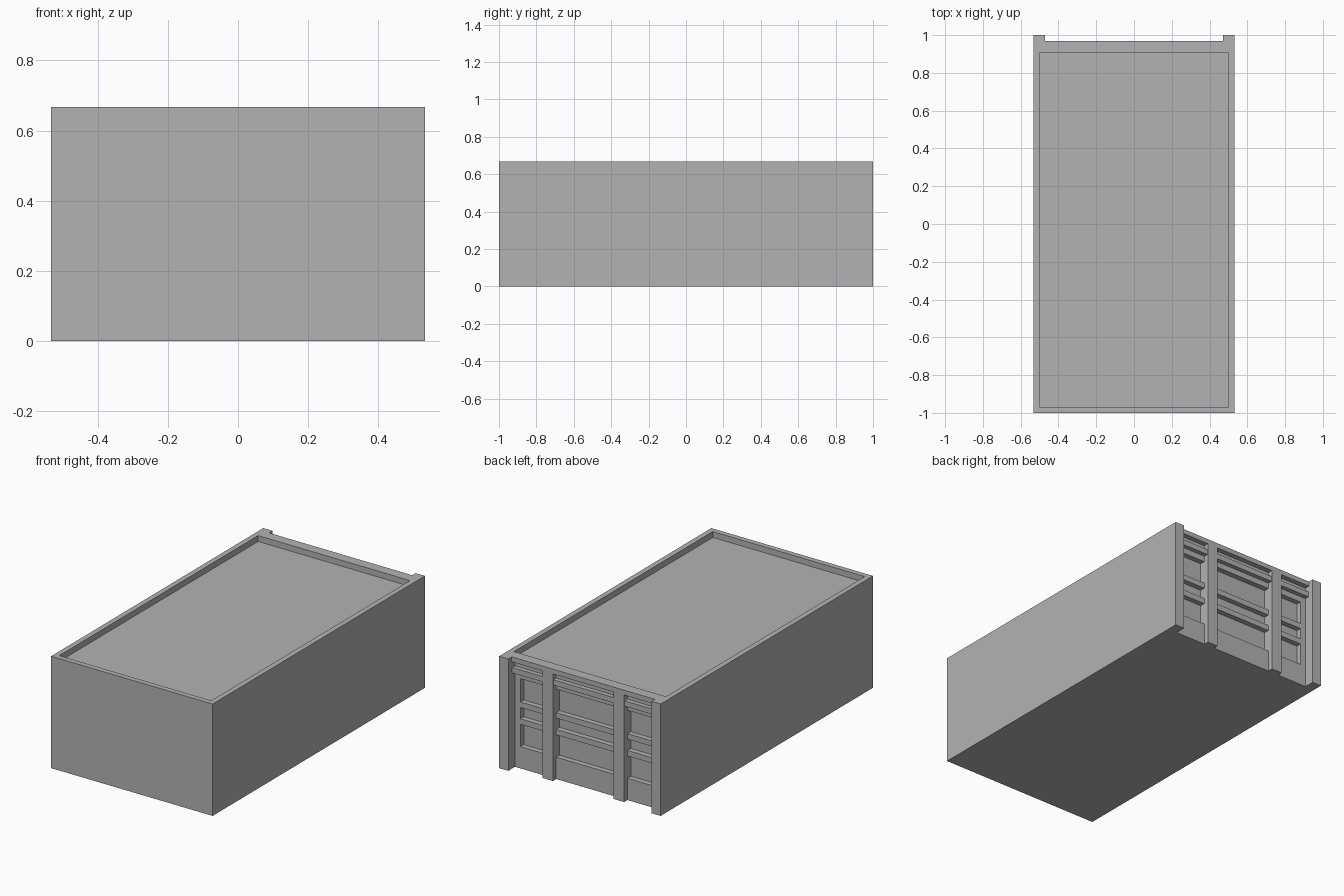
import bpy
import bmesh
from mathutils import Vector

cube = bpy.data.objects.get("Cube")
if cube:
    bpy.data.objects.remove(cube, do_unlink=True)

grey = bpy.data.materials.new("plain grey")
grey.use_nodes = True
colour = (0.45, 0.45, 0.45, 1)
grey.diffuse_color = colour
grey.node_tree.nodes["Principled BSDF"].inputs["Base Color"].default_value = colour


def boxes(name, spans):
    """One object made of boxes, each given as x, y and z ranges."""
    bm = bmesh.new()
    for span in spans:
        low, high = (Vector(v) for v in zip(*span))
        new = bmesh.ops.create_cube(bm, size=1)["verts"]
        for v in new:
            v.co = (low + high) / 2 + v.co * (high - low)
    mesh = bpy.data.meshes.new(name)
    bm.to_mesh(mesh)
    bm.free()
    mesh.materials.append(grey)
    obj = bpy.data.objects.new(name, mesh)
    bpy.context.collection.objects.link(obj)
    return obj


W, H = 0.533, 0.667        # half width and height
PANEL, POCKET, FRAME = 0.937, 0.905, 0.968   # depths of the end wall
POST_IN, POST_OUT = 0.20, 0.27
CORNER, EDGE = 0.472, 0.436

# Pocket widths of the three bays in the end wall
bays = [(-EDGE, -0.26), (-0.21, 0.21), (0.26, EDGE)]

# Body, with the roof recess and the end pockets cut out
body = boxes("container_body", [((-W, W), (-1, PANEL), (0, H))])
cutter = boxes("recess_cutter",
               [((-0.501, 0.501), (-0.968, POCKET), (0.632, 0.8))]
               + [(bay, (POCKET, 1.1), (0.13, 0.535)) for bay in bays])
cutter.hide_render = True
cut = body.modifiers.new("recesses", "BOOLEAN")
cut.operation = "DIFFERENCE"
cut.solver = "EXACT"
cut.object = cutter
graph = bpy.context.evaluated_depsgraph_get()
carved = bpy.data.meshes.new_from_object(body.evaluated_get(graph))
body.modifiers.clear()
body.data = carved
bpy.data.objects.remove(cutter, do_unlink=True)

# Upright posts on the end wall
for side, word in ((1, "left"), (-1, "right")):
    outer = sorted((side * CORNER, side * W))
    inner = sorted((side * POST_IN, side * POST_OUT))
    boxes(word + "_corner_post", [(outer, (PANEL, 1), (0, H))])
    boxes(word + "_door_post", [(inner, (POCKET, FRAME), (0, 0.64))])

# Header beam and the rail below it
boxes("header_beam", [((-CORNER, CORNER), (PANEL, FRAME), (0.638, H))])
boxes("upper_rail", [((-CORNER, CORNER), (PANEL, 0.964), (0.57, 0.602))])

# Cross rails inside the pockets
for name, heights in (("middle_rail", (0.363, 0.396)), ("lower_rail", (0.263, 0.296))):
    boxes(name, [(bay, (POCKET, PANEL), heights) for bay in bays])
